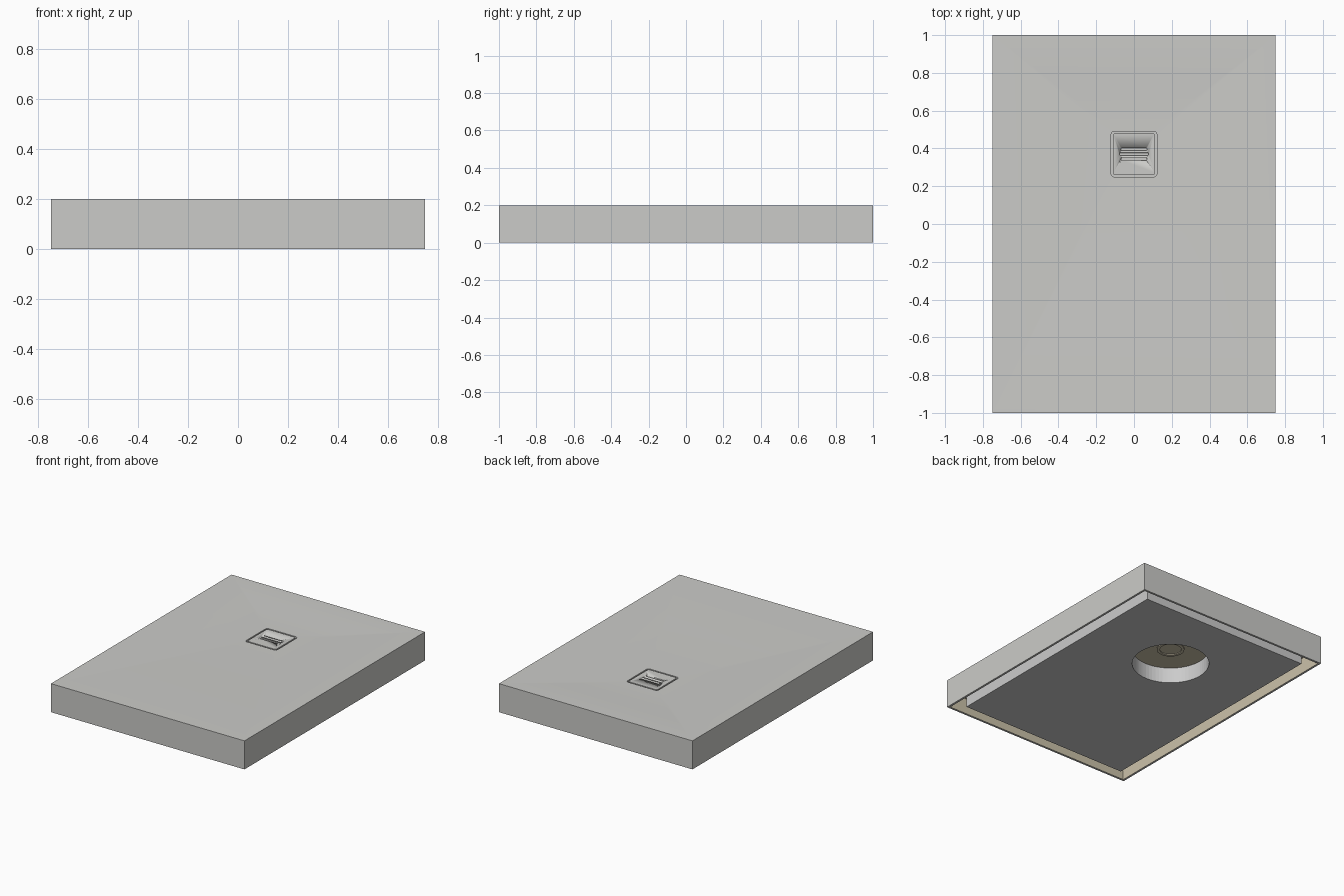
import bpy
import bmesh
import math

if "Cube" in bpy.data.objects:
    bpy.data.objects.remove(bpy.data.objects["Cube"])


def material(name, rgb):
    m = bpy.data.materials.new(name)
    m.use_nodes = True
    m.diffuse_color = (*rgb, 1)
    m.node_tree.nodes["Principled BSDF"].inputs["Base Color"].default_value = (*rgb, 1)
    return m


GREY = material("stone grey", (0.6, 0.6, 0.58))
TAN = material("resin tan", (0.6, 0.54, 0.4))
FOAM = material("foam grey", (0.6, 0.6, 0.6))

DRAIN_Y = 0.37
CEILING = 0.11
DIP = 0.012


def rounded_loop(bm, hx, hy, r, z, cx=0, cy=0, steps=6):
    """Ring of vertices around a rounded rectangle."""
    verts = []
    for k, (sx, sy) in enumerate([(1, 1), (-1, 1), (-1, -1), (1, -1)]):
        for i in range(steps + 1):
            a = math.pi / 2 * (k + i / steps)
            verts.append(bm.verts.new((cx + sx * (hx - r) + r * math.cos(a),
                                       cy + sy * (hy - r) + r * math.sin(a), z)))
    return verts


def bridge(bm, a, b, mat=0):
    n = len(a)
    for i in range(n):
        j = (i + 1) % n
        bm.faces.new((a[i], a[j], b[j], b[i])).material_index = mat


def finish(bm, name, mats):
    bmesh.ops.remove_doubles(bm, verts=bm.verts, dist=1e-5)
    bmesh.ops.recalc_face_normals(bm, faces=bm.faces)
    me = bpy.data.meshes.new(name)
    bm.to_mesh(me)
    bm.free()
    for m in mats:
        me.materials.append(m)
    ob = bpy.data.objects.new(name, me)
    bpy.context.collection.objects.link(ob)
    bpy.ops.object.select_all(action="DESELECT")
    ob.select_set(True)
    bpy.context.view_layer.objects.active = ob
    bpy.ops.object.shade_smooth_by_angle(angle=math.radians(20))
    return ob


def prism(name, hx, hy, r, z0, z1, mats, cx=0, cy=0):
    bm = bmesh.new()
    low = rounded_loop(bm, hx, hy, r, z0, cx, cy)
    high = rounded_loop(bm, hx, hy, r, z1, cx, cy)
    bridge(bm, low, high)
    bm.faces.new(low)
    bm.faces.new(high)
    return finish(bm, name, mats)


def cut(target, cutter):
    mod = target.modifiers.new("cut", "BOOLEAN")
    mod.object = cutter
    mod.solver = "EXACT"
    bpy.context.view_layer.objects.active = target
    bpy.ops.object.modifier_apply(modifier=mod.name)
    bpy.data.objects.remove(cutter)


# Tray shell: tan hollow underside, grey skirt, dished top and drain recess
bm = bmesh.new()
ceiling = rounded_loop(bm, 0.735, 0.985, 0, CEILING)
inner = rounded_loop(bm, 0.735, 0.985, 0, 0)
outer = rounded_loop(bm, 0.75, 1, 0, 0)
top = rounded_loop(bm, 0.75, 1, 0, 0.2)
bridge(bm, ceiling, inner, 1)
bridge(bm, inner, outer)
bridge(bm, outer, top)
corners = ceiling[::7]
bm.faces.new(corners).material_index = 1
ring = top
RINGS = 8
for i in range(1, RINGS + 1):
    t = i / RINGS
    drop = DIP * (1 - math.cos(math.pi * t)) / 2
    nxt = rounded_loop(bm, 0.75 + (0.121 - 0.75) * t, 1 + (0.121 - 1) * t,
                       0.018 * t, 0.2 - drop, 0, DRAIN_Y * t)
    bridge(bm, ring, nxt)
    ring = nxt
floor = rounded_loop(bm, 0.121, 0.121, 0.018, 0.165, 0, DRAIN_Y)
bridge(bm, ring, floor)
bm.faces.new(floor)
finish(bm, "tray_shell", [GREY, TAN])

# Drain lid with three slots
lid = prism("drain_lid", 0.111, 0.111, 0.012, 0.165, 0.2 - DIP, [GREY], 0, DRAIN_Y)
for offset, half in ((-0.026, 0.068), (0, 0.078), (0.026, 0.068)):
    slot = prism("slot_cutter", half, 0.007, 0.006, 0.172, 0.25, [GREY], 0, DRAIN_Y + offset)
    slot.hide_render = True
    cut(lid, slot)

# Foam support block under the tray, with a round drain opening
block = prism("support_block", 0.655, 0.915, 0, 0, CEILING, [FOAM])
bpy.ops.mesh.primitive_cylinder_add(vertices=64, radius=0.25, depth=0.5, location=(0, DRAIN_Y, 0.06))
hole = bpy.context.object
hole.name = "drain_hole_cutter"
hole.hide_render = True
cut(block, hole)
block.select_set(True)
bpy.ops.object.shade_smooth_by_angle(angle=math.radians(20))

# Drain outlet ring in the opening
bm = bmesh.new()
profile = [(0.07, CEILING), (0.07, CEILING - 0.006), (0.09, CEILING - 0.006), (0.09, CEILING)]
loops = [rounded_loop(bm, r, r, r, z, 0, DRAIN_Y) for r, z in profile]
for a, b in zip(loops, loops[1:]):
    bridge(bm, a, b)
finish(bm, "outlet_ring", [TAN])
